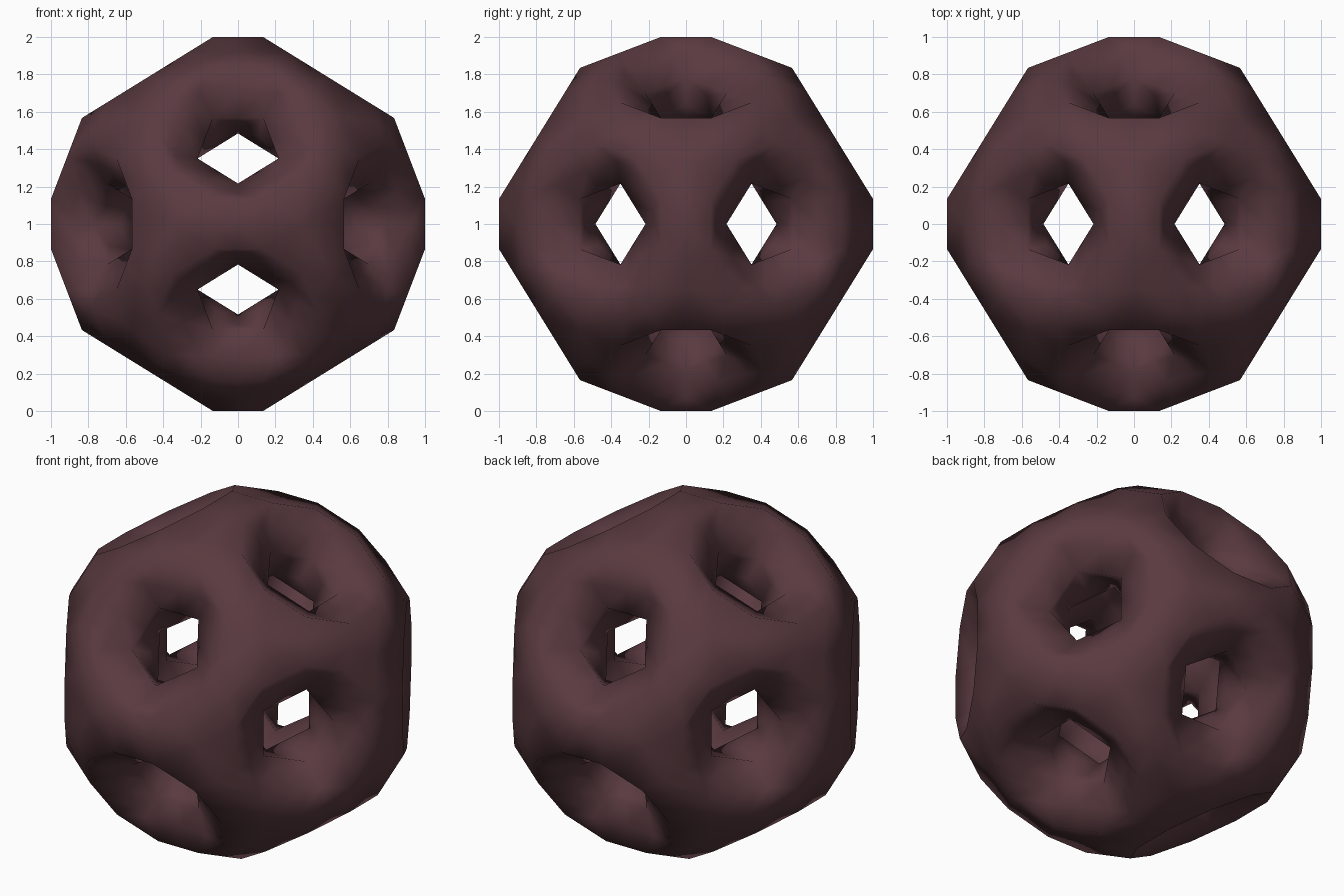
import bpy, bmesh, math
from itertools import product, combinations
from mathutils import Vector

if "Cube" in bpy.data.objects:
    bpy.data.objects.remove(bpy.data.objects["Cube"])

PHI = (1 + math.sqrt(5)) / 2
S = 1 / (3 + PHI)              # scales the outer shell to radius 1 along each axis
EDGE = 2 * S / PHI             # every edge has the same length


def cyclic(*triples, scale=1.0):
    """All sign changes and cyclic permutations of the given triples."""
    pts = set()
    for t in triples:
        for s in product((1, -1), repeat=3):
            p = [a * b * scale + 0.0 for a, b in zip(t, s)]
            for k in range(3):
                pts.add(tuple(round(c, 9) + 0.0 for c in p[k:] + p[:k]))
    return [Vector(p) for p in sorted(pts)]


def around(pts, axis):
    """Sort points by angle around an axis."""
    c = sum(pts, Vector()) / len(pts)
    u = (pts[0] - c).normalized()
    w = axis.cross(u)
    return sorted(pts, key=lambda p: math.atan2((p - c).dot(w), (p - c).dot(u)))


def face_ring(pts, axis):
    """Ring of the points furthest out along an axis."""
    top = max(p.dot(axis) for p in pts)
    return around([p for p in pts if p.dot(axis) > top - 1e-4], axis)


# Symmetry axes: holes, triangle/hexagon faces, square faces
five = [v.normalized() for v in cyclic((0, PHI, 1))]
near5 = lambda a, b: a.dot(b) > 0.4
two = [(a + b).normalized() for a, b in combinations(five, 2) if near5(a, b)]
three = [(a + b + c).normalized() for a, b, c in combinations(five, 3)
         if near5(a, b) and near5(b, c) and near5(a, c)]

# Outer shell and inner cavity corner points
outer = cyclic((1 / PHI, 1 / PHI, 3 + PHI), (2 / PHI, PHI, 1 + 2 * PHI),
               (1 / PHI, PHI ** 2, 3 * PHI - 1), (2 * PHI - 1, 2, 2 + PHI),
               (PHI, 3, 2 * PHI), scale=S)
inner = cyclic((1, 1, PHI ** 3), (PHI ** 2, PHI, 2 * PHI),
               (2 + PHI, 0, PHI ** 2), scale=EDGE / 2)

bm = bmesh.new()


def add(pts):
    bm.faces.new([bm.verts.new(p) for p in pts])


for axis in two + three:
    add(face_ring(outer, axis))
    add(face_ring(inner, axis))


def touch(a, b):
    return (a - b).length < EDGE * 1.01


def band(ring, other):
    """Triangles (or squares) joining each ring edge to the next ring."""
    for p, q in zip(ring, ring[1:] + ring[:1]):
        apex = [m for m in other if touch(m, p) and touch(m, q)]
        if apex:
            add([p, q, apex[0]])
        else:
            add([p, q, next(m for m in other if touch(m, q)),
                 next(m for m in other if touch(m, p))])


# Twelve tunnels: shallow cupola funnel, then a twisted five-sided throat
for axis in five:
    rim = face_ring(outer, axis)
    throat = face_ring(inner, axis)
    depth = rim[0].dot(axis) - EDGE * math.sqrt((5 - math.sqrt(5)) / 10)
    c = axis * throat[0].dot(axis)
    middle = [axis * depth - (p - c) for p in throat]
    band(rim, middle)
    band(middle, throat)
    band(throat, middle)

bmesh.ops.remove_doubles(bm, verts=bm.verts, dist=1e-4)
bmesh.ops.recalc_face_normals(bm, faces=bm.faces)
bmesh.ops.translate(bm, verts=bm.verts, vec=(0, 0, 1))

mesh = bpy.data.meshes.new("pierced_ball")
bm.to_mesh(mesh)
bm.free()
ball = bpy.data.objects.new("pierced_ball", mesh)
bpy.context.collection.objects.link(ball)

# Flat subdivision keeps the facets while softening the shading
sub = ball.modifiers.new("facets", 'SUBSURF')
sub.subdivision_type = 'SIMPLE'
sub.levels = sub.render_levels = 1
for poly in mesh.polygons:
    poly.use_smooth = True

mat = bpy.data.materials.new("dark_red")
mat.diffuse_color = (0.10, 0.042, 0.05, 1)
mat.use_nodes = True
mat.node_tree.nodes["Principled BSDF"].inputs["Base Color"].default_value = mat.diffuse_color
mesh.materials.append(mat)
